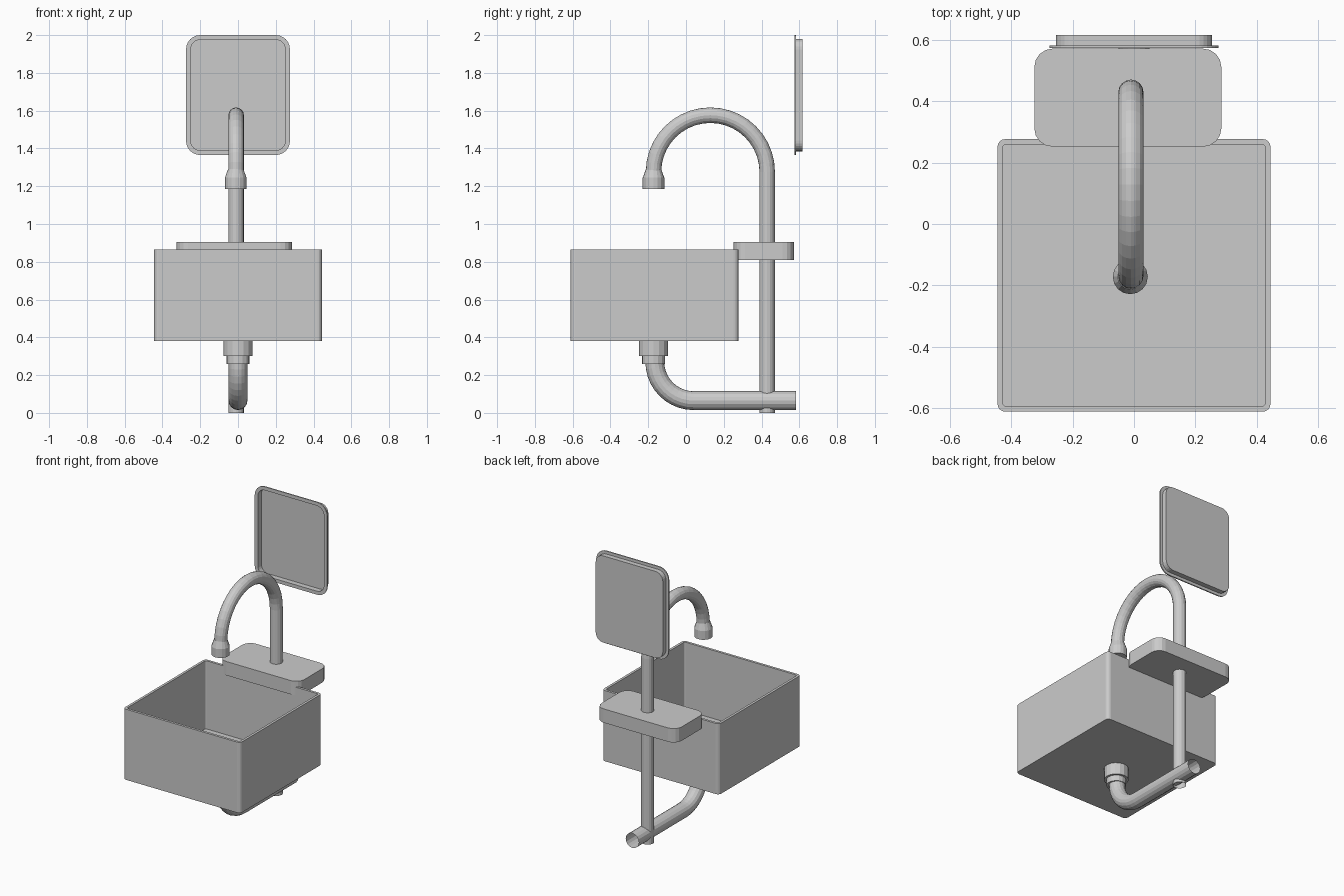
import bpy, bmesh
from math import sin, cos, pi
from mathutils import Vector

if "Cube" in bpy.data.objects:
    bpy.data.objects.remove(bpy.data.objects["Cube"])


def finish(name, bm):
    bmesh.ops.recalc_face_normals(bm, faces=bm.faces[:])
    me = bpy.data.meshes.new(name)
    bm.to_mesh(me)
    bm.free()
    ob = bpy.data.objects.new(name, me)
    bpy.context.collection.objects.link(ob)
    return ob


def rounded(u0, u1, v0, v1, r, n=4):
    # outline of a rounded rectangle
    pts = []
    for i, (u, v) in enumerate([(u1 - r, v1 - r), (u0 + r, v1 - r), (u0 + r, v0 + r), (u1 - r, v0 + r)]):
        for k in range(n + 1):
            a = (i + k / n) * pi / 2
            pts.append((u + r * cos(a), v + r * sin(a)))
    return pts


def loft(name, rings, cap_start=True, cap_end=True):
    # skin a chain of equal-length vertex rings
    bm = bmesh.new()
    vr = [[bm.verts.new(p) for p in ring] for ring in rings]
    n = len(vr[0])
    for a, b in zip(vr, vr[1:]):
        for i in range(n):
            j = (i + 1) % n
            bm.faces.new((a[i], a[j], b[j], b[i]))
    if cap_start:
        bm.faces.new(vr[0])
    if cap_end:
        bm.faces.new(vr[-1])
    return finish(name, bm)


def pipe(name, x, path, r, sides=16):
    # open tube along a path of (y, z) points
    P = [Vector((x, y, z)) for y, z in path]
    rings = []
    for i, p in enumerate(P):
        t = (P[min(i + 1, len(P) - 1)] - P[max(i - 1, 0)]).normalized()
        side = Vector((1, 0, 0))
        up = t.cross(side)
        rings.append([p + r * (cos(2 * pi * k / sides) * side + sin(2 * pi * k / sides) * up)
                      for k in range(sides)])
    return loft(name, rings, False, False)


def turned(name, x, y, profile, sides=16):
    # vertical turned part from (radius, z) pairs
    return loft(name, [[(x + r * cos(2 * pi * k / sides), y + r * sin(2 * pi * k / sides), z)
                        for k in range(sides)] for r, z in profile])


def flat(outline, z):
    return [(u, v, z) for u, v in outline]


def upright(outline, y):
    return [(u, y, v) for u, v in outline]


# Open basin with thin walls
outer = rounded(-.445, .445, -.612, .277, .025)
inner = rounded(-.428, .428, -.595, .26, .012)
loft("basin", [flat(outer, .38), flat(outer, .865), flat(inner, .865), flat(inner, .397)])

# Tap shelf at the back
shelf = rounded(-.325, .285, .252, .572, .06)
loft("tap_shelf", [flat(shelf, .81), flat(shelf, .905)])

# Gooseneck tap and nozzle
arc = [(.129 + .301 * cos(pi * k / 20), 1.275 + .301 * sin(pi * k / 20)) for k in range(21)]
pipe("tap_pipe", -.01, [(.43, 0)] + arc + [(-.172, 1.25)], .041)
turned("tap_nozzle", -.012, -.172, [(.057, 1.185), (.057, 1.245), (.041, 1.29)])

# Drain fitting and waste pipe
turned("drain_fitting", 0, -.172, [(.062, .26), (.062, .3), (.077, .3), (.077, .38)])
bend = [(.04 - .205 * cos(pi * k / 20), .27 - .205 * sin(pi * k / 20)) for k in range(11)]
pipe("waste_pipe", 0, bend + [(.583, .065)], .05)

# Mirror: flat rim around a shallow recessed tray
rim = rounded(-.275, .275, 1.365, 2.0, .075, 6)
well = rounded(-.251, .251, 1.389, 1.976, .053, 6)
tray = rounded(-.255, .255, 1.385, 1.98, .056, 6)
loft("mirror", [upright(well, .611), upright(well, .574), upright(rim, .574),
                upright(rim, .582), upright(tray, .582), upright(tray, .616)])
